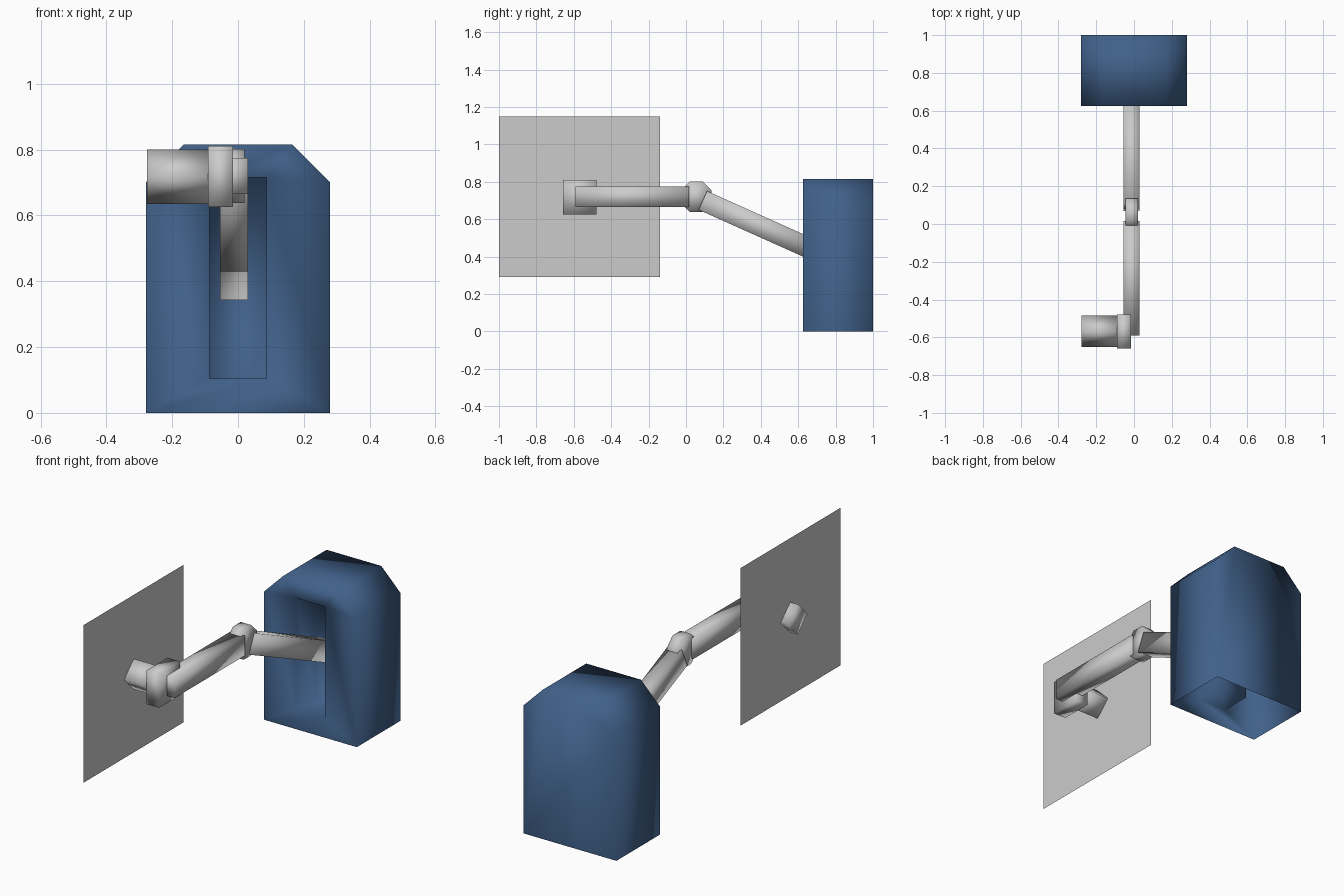
import bpy, bmesh, math
from mathutils import Matrix, Vector

if "Cube" in bpy.data.objects:
    bpy.data.objects.remove(bpy.data.objects["Cube"])


def material(name, rgb):
    m = bpy.data.materials.new(name)
    m.diffuse_color = (*rgb, 1)
    m.use_nodes = True
    m.node_tree.nodes["Principled BSDF"].inputs["Base Color"].default_value = m.diffuse_color
    return m


grey = material("light_grey", (0.60, 0.60, 0.60))
blue = material("navy_blue", (0.051, 0.117, 0.25))


def finish(bm, name, mat, smooth=True):
    bmesh.ops.recalc_face_normals(bm, faces=bm.faces)
    me = bpy.data.meshes.new(name)
    bm.to_mesh(me)
    bm.free()
    me.materials.append(mat)
    for p in me.polygons:
        p.use_smooth = smooth
    ob = bpy.data.objects.new(name, me)
    bpy.context.collection.objects.link(ob)
    return ob


def box(name, centre, size, tilt=0.0):
    """Box with its middle at centre, tilted about the x axis."""
    bm = bmesh.new()
    mat = (Matrix.Translation(centre) @ Matrix.Rotation(tilt, 4, 'X')
           @ Matrix.Diagonal((*size, 1)))
    bmesh.ops.create_cube(bm, size=1, matrix=mat)
    return finish(bm, name, grey)


def prism(name, sides, x0, x1, y, z, radius, turn):
    """Regular prism running along x."""
    bm = bmesh.new()
    mat = (Matrix.Translation(((x0 + x1) / 2, y, z))
           @ Matrix.Rotation(turn, 4, 'X') @ Matrix.Rotation(math.pi / 2, 4, 'Y'))
    bmesh.ops.create_cone(bm, cap_ends=True, segments=sides, radius1=radius,
                          radius2=radius, depth=x1 - x0, matrix=mat)
    return finish(bm, name, grey)


# Wall plate: a single thin sheet
bm = bmesh.new()
PX = -0.232
bm.faces.new([bm.verts.new((PX, y, z)) for y, z in
              ((-1, 0.29), (-0.14, 0.29), (-0.14, 1.15), (-1, 1.15))])
finish(bm, "wall_plate", grey, smooth=False)

# Mounting post (square, standing on its corner) and the knuckle on its end
prism("mounting_post", 4, -0.277, -0.085, -0.568, 0.718, 0.083, 0)
box("knuckle", (-0.053, -0.568, 0.718), (0.075, 0.18, 0.185))

# Two arms joined by an octagonal elbow
AX, AW, AH = -0.0125, 0.085, 0.11
box("upper_arm", (AX, -0.287, 0.72), (AW, 0.605, AH))
prism("elbow", 8, -0.045, 0.02, 0.054, 0.72, 0.0885, math.pi / 8)
start, end = Vector((AX, 0.09, 0.70)), Vector((AX, 0.775, 0.393))
d = end - start
box("lower_arm", (start + end) / 2, (AW, d.length, AH), math.atan2(d.z, d.y))

# Cabinet: chamfered shell, open below, with a pocket in its front
Y0, Y1, YP = 0.625, 1.0, 0.79
outline = [(-0.28, 0), (0.28, 0), (0.28, 0.70),
           (0.165, 0.815), (-0.165, 0.815), (-0.28, 0.70)]
opening = [(-0.087, 0.105), (0.087, 0.105), (0.087, 0.715), (-0.087, 0.715)]
bm = bmesh.new()


def ring(points, y):
    return [bm.verts.new((x, y, z)) for x, z in points]


F, B = ring(outline, Y0), ring(outline, Y1)
R, P = ring(opening, Y0), ring(opening, YP)
bm.faces.new(B)                                   # back
for i in range(1, 6):                             # sides and top
    j = (i + 1) % 6
    bm.faces.new((F[i], F[j], B[j], B[i]))
for face in ((F[0], F[1], R[1], R[0]), (F[1], F[2], R[2], R[1]),
             (F[2], F[3], R[2]), (F[3], F[4], R[3], R[2]),
             (F[4], F[5], R[3]), (F[5], F[0], R[0], R[3])):
    bm.faces.new(face)                            # front around the pocket
for i in range(4):                                # pocket walls
    j = (i + 1) % 4
    bm.faces.new((R[i], R[j], P[j], P[i]))
bm.faces.new(P)                                   # pocket back
finish(bm, "cabinet", blue)
